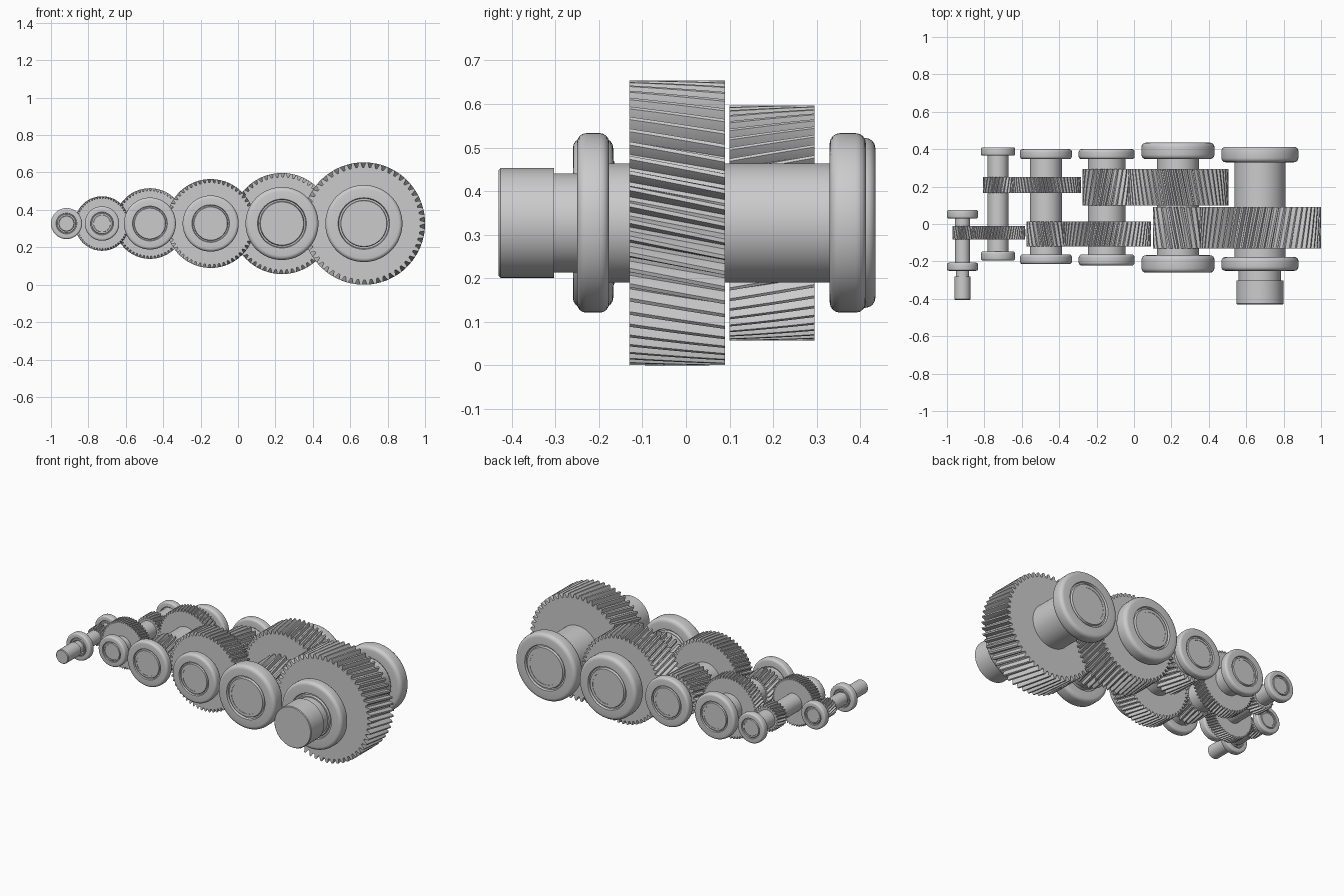
import bpy, bmesh
from math import pi, cos, sin, radians

if "Cube" in bpy.data.objects:
    bpy.data.objects.remove(bpy.data.objects["Cube"])

ZC = 0.327          # height of all shaft axes
HELIX = 0.2         # tangent of the tooth helix angle


def finish(bm, name, angle=30):
    bmesh.ops.recalc_face_normals(bm, faces=bm.faces)
    me = bpy.data.meshes.new(name)
    bm.to_mesh(me)
    bm.free()
    ob = bpy.data.objects.new(name, me)
    bpy.context.collection.objects.link(ob)
    bpy.ops.object.select_all(action='DESELECT')
    ob.select_set(True)
    bpy.context.view_layer.objects.active = ob
    bpy.ops.object.shade_smooth_by_angle(angle=radians(angle))
    return ob


def skin(bm, rings, closed):
    """Join rings of vertices with quads; cap the ends if not closed."""
    n = len(rings[0])
    pairs = list(zip(rings, rings[1:]))
    if closed:
        pairs.append((rings[-1], rings[0]))
    else:
        bm.faces.new(rings[0])
        bm.faces.new(rings[-1])
    for a, b in pairs:
        for i in range(n):
            j = (i + 1) % n
            bm.faces.new((a[i], a[j], b[j], b[i]))


def lathe(name, x, profile, closed=False, seg=72):
    """Turn a (y, radius) profile around a shaft axis."""
    bm = bmesh.new()
    rings = [[bm.verts.new((x + r * cos(2 * pi * i / seg), y, ZC + r * sin(2 * pi * i / seg)))
              for i in range(seg)] for y, r in profile]
    skin(bm, rings, closed)
    return finish(bm, name)


def shaft(name, x, steps):
    """Stepped shaft from (y0, y1, radius) steps, with small end chamfers."""
    prof = []
    for y0, y1, r in steps:
        prof += [(y0, r), (y1, r)]
    (ya, ra), (yb, rb) = prof[0], prof[-1]
    c = 0.004
    prof = [(ya, ra - c), (ya + c, ra)] + prof[1:-1] + [(yb - c, rb), (yb, rb - c)]
    lathe(name, x, prof)


def bearing(name, x, y0, y1, R):
    """Ring with rounded rims and a shallow groove between the two races."""
    w = y1 - y0
    c = min(0.28 * w, 0.12 * R)
    g = 0.15 * w
    half = [(y0, 0.5 * R), (y0, 0.59 * R), (y0 + g, 0.61 * R), (y0 + g, 0.65 * R), (y0, 0.67 * R)]
    half += [(y0 + c - c * cos(a * pi / 8), R - c + c * sin(a * pi / 8)) for a in range(5)]
    prof = half + [(y0 + y1 - y, r) for y, r in reversed(half)]
    lathe(name, x, prof, closed=True)


def gear(name, x, y0, y1, teeth, m, hand, phase, slices=6):
    """Helical gear: a toothed outline twisted along the shaft."""
    rp = m * teeth / 2
    tooth = [(-0.37, rp - 1.25 * m), (-0.25, rp), (-0.12, rp + m),
             (0.12, rp + m), (0.25, rp), (0.37, rp - 1.25 * m)]
    bm = bmesh.new()
    rings = []
    for s in range(slices + 1):
        y = y0 + (y1 - y0) * s / slices
        twist = phase + hand * HELIX * (y - (y0 + y1) / 2) / rp
        ring = []
        for t in range(teeth):
            for f, r in tooth:
                a = twist + 2 * pi * (t + f) / teeth
                ring.append(bm.verts.new((x + r * cos(a), y, ZC + r * sin(a))))
        rings.append(ring)
    skin(bm, rings, False)
    return finish(bm, name, 25)


# Shaft positions, left (fast input) to right (slow output)
X = [-0.917, -0.727, -0.471, -0.146, 0.235, 0.673]

# Meshing pairs: y range, pinion teeth, wheel teeth
stages = [(-0.083, -0.012, 20, 57),
          (0.166, 0.25, 23, 57),
          (-0.12, 0.014, 23, 55),
          (0.10, 0.295, 25, 54),
          (-0.13, 0.09, 21, 54)]
for i, (y0, y1, zp, zw) in enumerate(stages):
    m = 2 * (X[i + 1] - X[i]) / (zp + zw)
    hand = 1 if i % 2 == 0 else -1
    gear(f"pinion_{i + 1}", X[i], y0, y1, zp, m, hand, 0)
    gear(f"wheel_{i + 2}", X[i + 1], y0, y1, zw, m, -hand, pi + pi / zw)

# Bearings: radius, front y range, back y range
bearings = [(0.083, -0.25, -0.207, 0.03, 0.075),
            (0.092, -0.195, -0.147, 0.365, 0.41),
            (0.139, -0.215, -0.163, 0.347, 0.40),
            (0.15, -0.222, -0.163, 0.347, 0.40),
            (0.195, -0.26, -0.167, 0.347, 0.435),
            (0.206, -0.25, -0.177, 0.33, 0.413)]
for i, (R, fa, fb, ba, bb) in enumerate(bearings):
    bearing(f"front_bearing_{i + 1}", X[i], fa, fb, R)
    bearing(f"back_bearing_{i + 1}", X[i], ba, bb, R)

# Stepped input shaft with its coupling end
shaft("input_shaft", X[0], [(-0.405, -0.28, 0.043), (-0.28, -0.205, 0.036),
                            (-0.205, 0.032, 0.04), (0.032, 0.073, 0.044)])

# Intermediate shafts: journals in the bearings, thicker body between
for i, body in ((1, 0.055), (2, 0.086), (3, 0.10), (4, 0.112)):
    R, fa, fb, ba, bb = bearings[i]
    j = 0.53 * R
    shaft(f"intermediate_shaft_{i}", X[i],
          [(fa + 0.002, fb, j), (fb, ba, body), (ba, bb - 0.002, j)])

# Output shaft with its coupling end
shaft("output_shaft", X[5], [(-0.43, -0.303, 0.126), (-0.303, -0.178, 0.114),
                             (-0.178, 0.33, 0.137), (0.33, 0.411, 0.114)])
